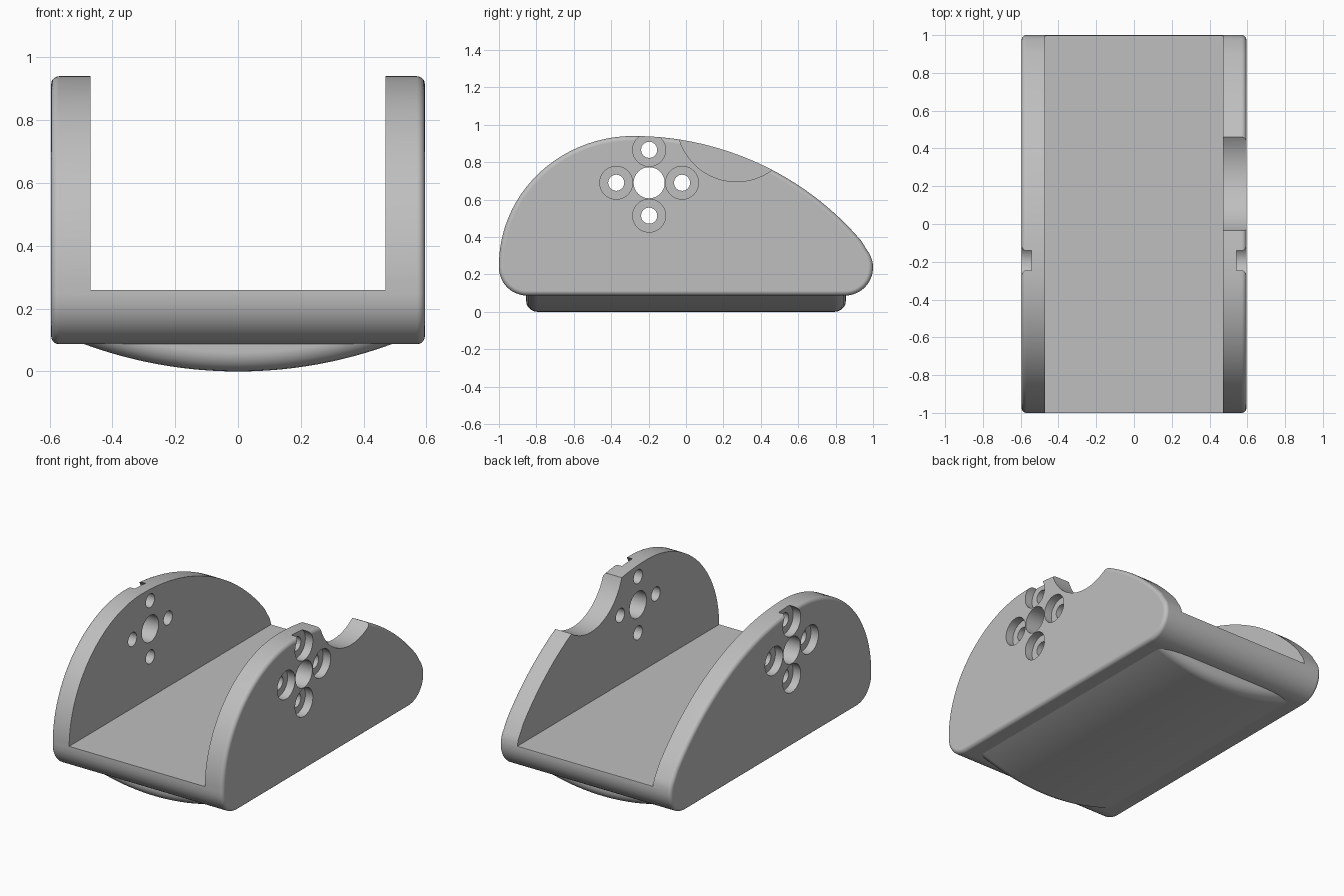
import bpy, bmesh, math
from mathutils import Vector

cube = bpy.data.objects.get("Cube")
if cube:
    bpy.data.objects.remove(cube, do_unlink=True)

grey = bpy.data.materials.new("mid grey")
grey.use_nodes = True
colour = (0.52, 0.52, 0.52, 1)
grey.diffuse_color = colour
grey.node_tree.nodes["Principled BSDF"].inputs["Base Color"].default_value = colour


def arc(cx, cy, r, start, end, steps):
    """Points on a circle between two angles in degrees."""
    angles = [math.radians(start + (end - start) * i / steps) for i in range(steps + 1)]
    return [(cx + r * math.cos(a), cy + r * math.sin(a)) for a in angles]


def prism(name, points, axis, low, high):
    """Extrude a closed profile along x (profile in y, z) or y (profile in x, z)."""
    def place(p, d):
        return Vector((d, p[0], p[1])) if axis == "x" else Vector((p[0], d, p[1]))
    bm = bmesh.new()
    face = bm.faces.new([bm.verts.new(place(p, low)) for p in points])
    out = bmesh.ops.extrude_face_region(bm, geom=[face])
    verts = [g for g in out["geom"] if isinstance(g, bmesh.types.BMVert)]
    bmesh.ops.translate(bm, verts=verts, vec=place((0, 0), high - low))
    bmesh.ops.recalc_face_normals(bm, faces=bm.faces)
    mesh = bpy.data.meshes.new(name)
    bm.to_mesh(mesh)
    bm.free()
    mesh.materials.append(grey)
    obj = bpy.data.objects.new(name, mesh)
    bpy.context.collection.objects.link(obj)
    return obj


def activate(obj):
    bpy.ops.object.select_all(action="DESELECT")
    obj.select_set(True)
    bpy.context.view_layer.objects.active = obj


def apply(obj, kind, **settings):
    activate(obj)
    mod = obj.modifiers.new(kind.lower(), kind)
    for key, value in settings.items():
        setattr(mod, key, value)
    bpy.ops.object.modifier_apply(modifier=mod.name)


def round_rims(obj, width):
    apply(obj, "BEVEL", width=width, segments=5, limit_method="ANGLE",
          angle_limit=math.radians(60), use_clamp_overlap=False)


def cut(obj, cutter):
    cutter.hide_render = True
    apply(obj, "BOOLEAN", operation="DIFFERENCE", solver="EXACT", object=cutter)
    bpy.data.objects.remove(cutter, do_unlink=True)


def drill(obj, y, z, r, low, high):
    cut(obj, prism("drill", arc(y, z, r, 0, 360, 48)[:-1], "x", low, high))


def finish(obj):
    activate(obj)
    bpy.ops.object.shade_smooth_by_angle(angle=math.radians(32))
    mod = obj.modifiers.new("flat face normals", "WEIGHTED_NORMAL")
    mod.keep_sharp = True


# Cradle: side profile with a tall front dome, a long rear slope and rounded toes
HALF = 0.595
slope_angle = 38.7
profile = arc(0.85, 0.237, 0.15, -90, slope_angle, 16)
profile += arc(-0.28, -0.662, 1.602, slope_angle, 90, 28)[1:]
front = [(-0.28 + 0.72 * y, 0.25 + 0.69 * z) for y, z in arc(0, 0, 1, 90, 180, 32)]
profile += front[1:] + arc(-0.85, 0.237, 0.15, 180, 270, 12)
cradle = prism("cradle", profile, "x", -HALF, HALF)
round_rims(cradle, 0.025)

# Channel between the two walls
cut(cradle, prism("channel", [(-0.47, 0.26), (0.47, 0.26), (0.47, 2), (-0.47, 2)],
                  "y", -1.5, 1.5))

# Scooped notch in the left wall only
cut(cradle, prism("notch", arc(0.27, 1.016, 0.32, 0, 360, 80)[:-1], "x", 0.3, 0.8))

# Central bore and four counterbored screw holes through both walls
hub_y, hub_z, pitch = -0.197, 0.69, 0.176
drill(cradle, hub_y, hub_z, 0.083, -1, 1)
for dy, dz in ((1, 0), (-1, 0), (0, 1), (0, -1)):
    y, z = hub_y + dy * pitch, hub_z + dz * pitch
    drill(cradle, y, z, 0.043, -1, 1)
    for low, high in ((0.543, 0.8), (-0.8, -0.543)):
        drill(cradle, y, z, 0.088, low, high)
finish(cradle)

# Curved belly under the cradle, with softened ends
reach = math.degrees(math.asin(0.56 / 1.42))
curve = arc(0, 1.42, 1.42, -90 - reach, -90 + reach, 48)
belly = prism("belly", curve + [(0.56, 0.22), (-0.56, 0.22)], "y", -0.855, 0.855)
round_rims(belly, 0.06)
finish(belly)
